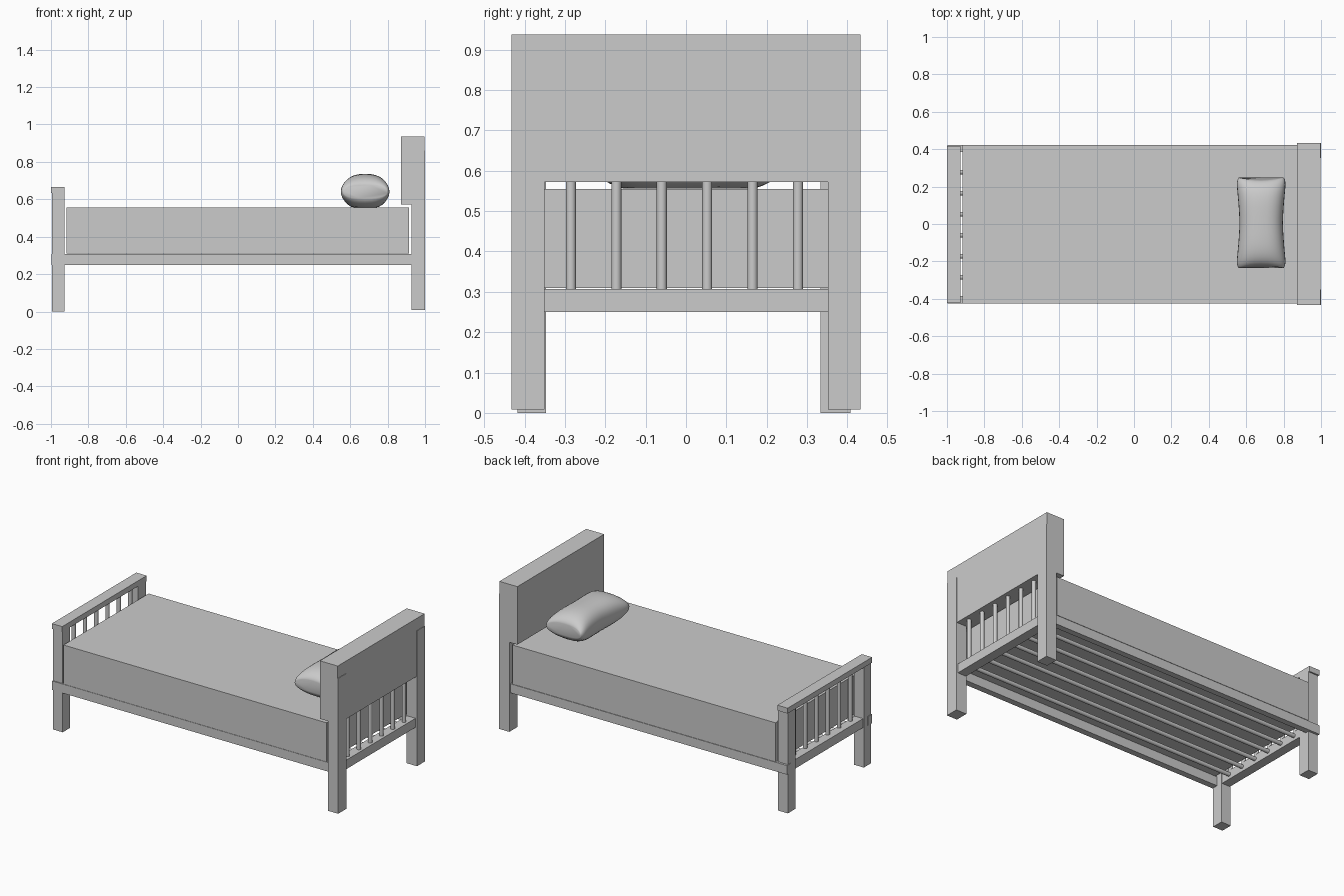
import bpy, bmesh, math
from mathutils import Matrix

cube = bpy.data.objects.get("Cube")
if cube:
    bpy.data.objects.remove(cube, do_unlink=True)

grey = bpy.data.materials.new("light_grey")
grey.use_nodes = True
COLOR = (0.6, 0.6, 0.6, 1)
grey.diffuse_color = COLOR
grey.node_tree.nodes["Principled BSDF"].inputs["Base Color"].default_value = COLOR


def finish(name, bm, smooth=False):
    bmesh.ops.recalc_face_normals(bm, faces=bm.faces)
    mesh = bpy.data.meshes.new(name)
    bm.to_mesh(mesh)
    bm.free()
    mesh.materials.append(grey)
    obj = bpy.data.objects.new(name, mesh)
    bpy.context.collection.objects.link(obj)
    if smooth:
        bpy.ops.object.select_all(action='DESELECT')
        obj.select_set(True)
        bpy.context.view_layer.objects.active = obj
        bpy.ops.object.shade_smooth_by_angle(angle=math.radians(40))
    return obj


def box(name, x, y, z):
    """Box from (min, max) ranges."""
    bm = bmesh.new()
    bmesh.ops.create_cube(bm, size=1)
    for v in bm.verts:
        v.co = [r[0] + (r[1] - r[0]) * (c + 0.5) for r, c in zip((x, y, z), v.co)]
    return finish(name, bm)


def rod(name, center, length, axis='Z', radius=0.0125):
    bm = bmesh.new()
    rot = Matrix.Rotation(math.pi / 2, 4, 'Y') if axis == 'X' else Matrix()
    bmesh.ops.create_cone(bm, cap_ends=True, segments=16, radius1=radius, radius2=radius,
                          depth=length, matrix=Matrix.Translation(center) @ rot)
    return finish(name, bm, smooth=True)


# Headboard and its legs
box("headboard", (0.872, 0.997), (-0.432, 0.432), (0.572, 0.937))
box("head_leg_right", (0.928, 1.0), (-0.432, -0.35), (0.008, 0.86))
box("head_leg_left", (0.928, 1.0), (0.352, 0.432), (0.008, 0.86))
box("head_rail", (0.93, 0.99), (-0.352, 0.354), (0.25, 0.307))

# Footboard with cap and legs
box("foot_cap", (-1.0, -0.928), (-0.423, 0.417), (0.633, 0.667))
box("foot_leg_right", (-0.995, -0.928), (-0.418, -0.347), (0, 0.635))
box("foot_leg_left", (-0.995, -0.928), (0.333, 0.408), (0, 0.635))
box("foot_rail", (-0.99, -0.932), (-0.35, 0.34), (0.25, 0.307))

# Side rails and mattress
box("side_rail_right", (-0.998, 0.93), (-0.424, -0.385), (0.25, 0.307))
box("side_rail_left", (-0.998, 0.93), (0.385, 0.422), (0.25, 0.307))
box("mattress", (-0.918, 0.914), (-0.425, 0.422), (0.309, 0.555))

# Upright spindles at both ends, and bars under the mattress
for i in range(6):
    y = -0.285 + i * 0.1125
    rod(f"head_spindle_{i + 1}", (0.962, y, 0.44), 0.29)
    rod(f"foot_spindle_{i + 1}", (-0.945, y, 0.47), 0.35)
    rod(f"mattress_bar_{i + 1}", (0, y, 0.28), 1.88, axis='X')

# Pillow: rings along y, plump in the middle and pinched at both ends
RINGS, SIDES = 24, 32
bm = bmesh.new()
rings = []
for i in range(RINGS + 1):
    u = math.sin(math.pi * (i / RINGS - 0.5))
    half_width = 0.116 + 0.018 * abs(u) ** 1.5 - 0.014 * abs(u) ** 20
    half_height = 0.035 + 0.06 * (1 - abs(u) ** 4) ** 0.6
    ring = []
    for j in range(SIDES):
        a = 2 * math.pi * j / SIDES
        c, s = math.cos(a), math.sin(a)
        cx = math.copysign(abs(c) ** 0.8, c)
        sz = math.copysign(abs(s) ** 0.85, s)
        # Corners reach a little further out than the middle of each end
        y = 0.006 + u * (0.228 + 0.014 * cx * cx * abs(u) ** 6)
        z = max(0.556, 0.641 + half_height * sz)
        ring.append(bm.verts.new((0.68 + half_width * cx, y, z)))
    rings.append(ring)
for a, b in zip(rings, rings[1:]):
    for j in range(SIDES):
        k = (j + 1) % SIDES
        bm.faces.new((a[j], a[k], b[k], b[j]))
bm.faces.new(rings[0])
bm.faces.new(rings[-1])
finish("pillow", bm, smooth=True)
